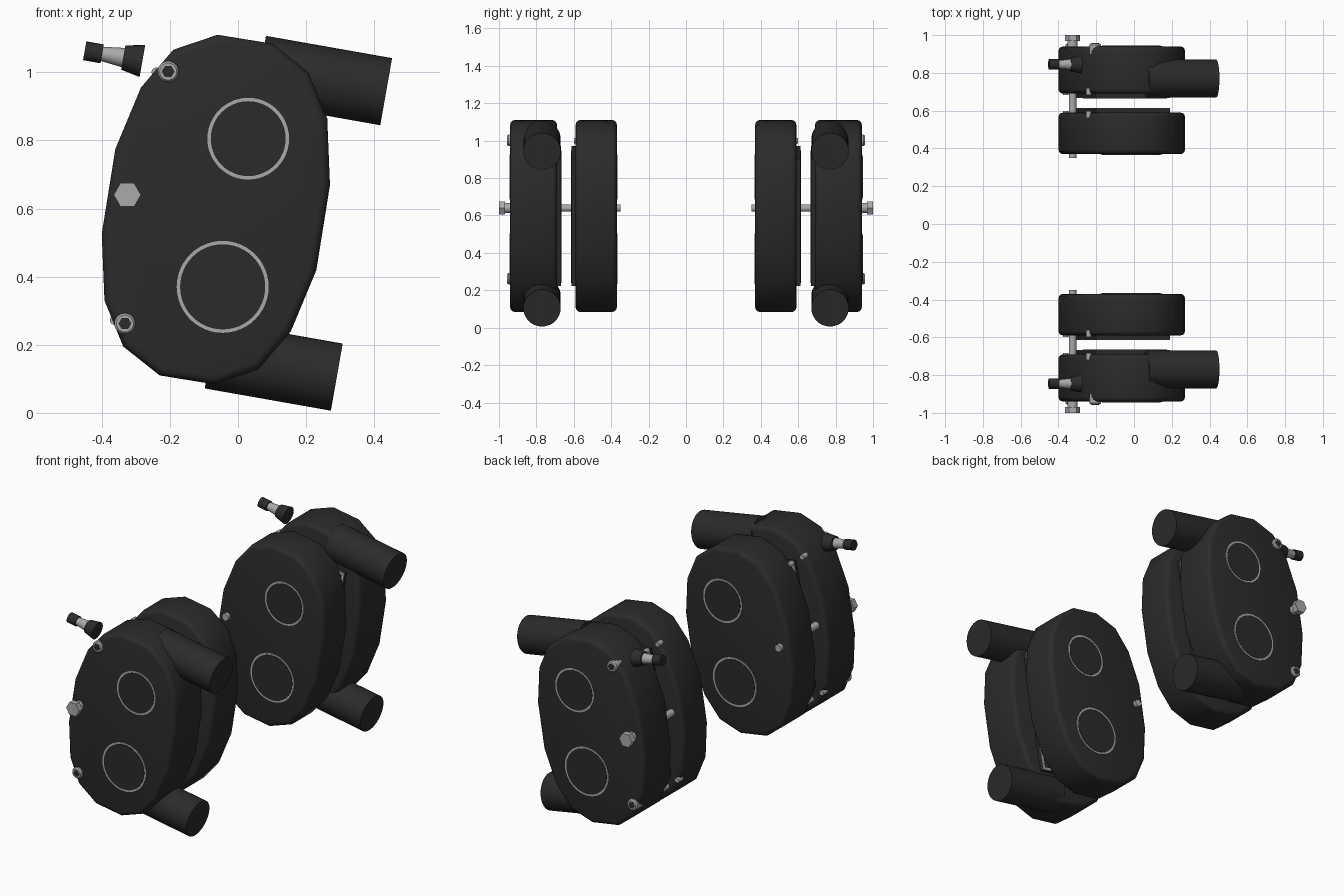
import bpy, bmesh, math
from mathutils import Vector, Matrix

cube = bpy.data.objects.get("Cube")
if cube:
    bpy.data.objects.remove(cube, do_unlink=True)


def material(name, v, rough):
    m = bpy.data.materials.new(name)
    m.use_nodes = True
    m.diffuse_color = (v, v, v, 1)
    bsdf = m.node_tree.nodes["Principled BSDF"]
    bsdf.inputs["Base Color"].default_value = (v, v, v, 1)
    bsdf.inputs["Roughness"].default_value = rough
    return m


DARK = material("charcoal", 0.024, 0.6)
STEEL = material("steel grey", 0.4, 0.5)
TILT = math.radians(10)
CENTRE = Vector((-0.065, 0.597))


def finish(name, bm, mat):
    bmesh.ops.recalc_face_normals(bm, faces=bm.faces[:])
    me = bpy.data.meshes.new(name)
    bm.to_mesh(me)
    bm.free()
    me.materials.append(mat)
    me.polygons.foreach_set("use_smooth", [True] * len(me.polygons))
    me.set_sharp_from_angle(angle=math.radians(38))
    ob = bpy.data.objects.new(name, me)
    bpy.context.scene.collection.objects.link(ob)
    return ob


def slab(name, outline, y0, y1, mat, bevel=0):
    """Extrude an (x, z) outline from y0 to y1, optionally rounding both rims."""
    bm = bmesh.new()
    face = bm.faces.new([bm.verts.new((x, y0, z)) for x, z in outline])
    ext = bmesh.ops.extrude_face_region(bm, geom=[face], use_keep_orig=True)["geom"]
    moved = [v for v in ext if isinstance(v, bmesh.types.BMVert)]
    bmesh.ops.translate(bm, verts=moved, vec=(0, y1 - y0, 0))
    if bevel:
        rims = [e for e in bm.edges if abs(e.verts[0].co.y - e.verts[1].co.y) < 1e-5]
        bmesh.ops.bevel(bm, geom=rims, offset=bevel, segments=3, profile=0.5,
                        affect='EDGES', clamp_overlap=True)
    return finish(name, bm, mat)


def rod(name, a, b, r1, r2, mat, sides=32):
    """Cylinder or cone from point a to point b."""
    a, b = Vector(a), Vector(b)
    d = b - a
    turn = d.to_track_quat('Z', 'Y').to_matrix().to_4x4()
    bm = bmesh.new()
    bmesh.ops.create_cone(bm, cap_ends=True, segments=sides, radius1=r1, radius2=r2,
                          depth=d.length, matrix=Matrix.Translation((a + b) / 2) @ turn)
    return finish(name, bm, mat)


def disc(name, x, z, r, y0, y1, mat, sides=48):
    """Round or many-sided plate lying across y, with corners on the x axis."""
    ring = [(x + r * math.cos(i * math.tau / sides), z + r * math.sin(i * math.tau / sides))
            for i in range(sides)]
    return slab(name, ring, y0, y1, mat)


def tilted_rect(x0, x1, z0, z1):
    c, s = math.cos(TILT), math.sin(TILT)
    return [(CENTRE.x + x * c + z * s, CENTRE.y - x * s + z * c)
            for x, z in ((x0, z0), (x1, z0), (x1, z1), (x0, z1))]


# Half of the housing outline; the other half is its half-turn
half = [(-0.06, 1.11), (-0.19, 1.066), (-0.285, 0.955), (-0.36, 0.775),
        (-0.4, 0.525), (-0.392, 0.33), (-0.337, 0.195), (-0.23, 0.11)]
housing = half + [(2 * CENTRE.x - x, 2 * CENTRE.y - z) for x, z in half]

PISTONS = {"upper": (0.03, 0.805, 0.12), "lower": (-0.045, 0.37, 0.135)}
BOLTS = {"upper": (-0.205, 1.002), "lower": (-0.332, 0.262)}
STUDS = {"upper": (-0.24, 1.0), "lower": (-0.362, 0.272)}
PIPES = {"upper": (0.435, 0.943), "lower": (0.29, 0.105)}
axis = Vector((math.cos(TILT), 0, -math.sin(TILT)))

for side, s in (("front", -1), ("back", 1)):
    # Two housing halves, each with piston caps and a pad on its gap side
    for part, face, gap, out in (("outer", 0.94, 0.69, 1), ("inner", 0.37, 0.59, -1)):
        tag = f"{side}_{part}"
        slab(tag + "_housing", housing, s * gap, s * face, DARK, 0.024)
        for pos, (x, z, r) in PISTONS.items():
            base = s * (face - out * 0.02)
            disc(f"{tag}_{pos}_piston_ring", x, z, r, base, s * (face + out * 0.003), STEEL)
            disc(f"{tag}_{pos}_piston_cap", x, z, r - 0.01, base, s * (face + out * 0.005), DARK)
        rim = gap - out * 0.021
        lip = gap - out * 0.023
        top = gap - out * 0.025
        root = s * (gap + out * 0.01)
        slab(tag + "_pad_base", tilted_rect(-0.2, 0.2, -0.345, 0.345), root, s * rim, DARK)
        slab(tag + "_pad_frame", tilted_rect(-0.2, 0.2, -0.345, 0.345), s * rim, s * lip, STEEL)
        slab(tag + "_pad_lining", tilted_rect(-0.15, 0.185, -0.33, 0.33), s * rim, s * top, DARK)
        for pos, (x, z) in STUDS.items():
            disc(f"{tag}_{pos}_stud", x, z, 0.014, s * (gap + out * 0.03),
                 s * (gap - out * 0.008), STEEL, 16)

    # Socket bolts on the outer face
    for pos, (x, z) in BOLTS.items():
        rod(f"{side}_{pos}_bolt", (x, s * 0.9, z), (x, s * 0.948, z), 0.031, 0.031, STEEL, 24)
        rod(f"{side}_{pos}_bolt_rim", (x, s * 0.948, z), (x, s * 0.956, z), 0.031, 0.025, STEEL, 24)
        disc(f"{side}_{pos}_bolt_socket", x, z, 0.019, s * 0.95, s * 0.957, DARK, 6)

    # Long pin through both halves with a hexagonal head
    x, z = -0.325, 0.64
    disc(side + "_pin", x, z, 0.02, s * 0.35, s * 0.96, STEEL, 24)
    disc(side + "_pin_collar", x, z, 0.027, s * 0.93, s * 0.97, STEEL, 24)
    disc(side + "_pin_head", x, z, 0.04, s * 0.968, s, STEEL, 6)

    # Two duct pipes
    for pos, (x, z) in PIPES.items():
        end = Vector((x, s * 0.77, z))
        rod(f"{side}_{pos}_pipe", end - axis * 0.376, end, 0.1, 0.1, DARK, 48)

    # Bleed nipple: cap, neck and tapered base
    tip = Vector((-0.45, s * 0.845, 1.063))
    for part, a, b, r1, r2, mat in (("cap", 0, 0.052, 0.028, 0.028, DARK),
                                    ("neck", 0.05, 0.118, 0.021, 0.029, STEEL),
                                    ("base", 0.115, 0.172, 0.036, 0.048, DARK)):
        rod(f"{side}_nipple_{part}", tip + axis * a, tip + axis * b, r1, r2, mat, 24)
